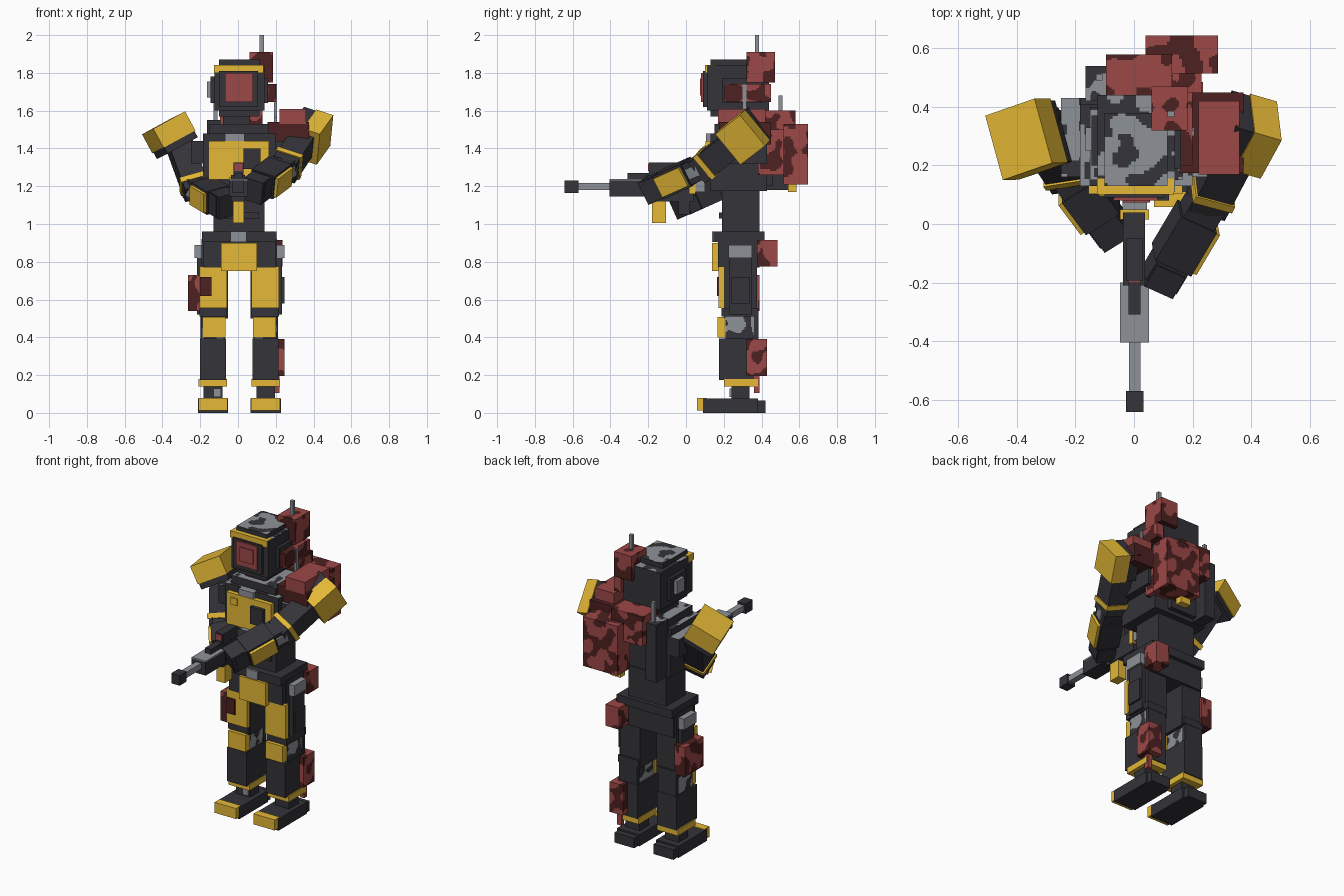
import bpy, bmesh
from mathutils import Vector, noise

cube = bpy.data.objects.get("Cube")
if cube:
    bpy.data.objects.remove(cube, do_unlink=True)


def material(name, r, g, b):
    m = bpy.data.materials.new(name)
    m.use_nodes = True
    m.diffuse_color = (r, g, b, 1)
    m.node_tree.nodes["Principled BSDF"].inputs["Base Color"].default_value = (r, g, b, 1)
    return m


dark = material("charcoal armour", .033, .033, .041)
gray = material("worn steel", .27, .285, .31)
yellow = material("hazard yellow", .78, .48, .037)
red = material("rusty red", .33, .065, .061)
maroon = material("dark maroon", .075, .015, .015)


def solid(name, mat, centre, axes, size, patch=None, level=0.0, top_only=False):
    """Box along three axes; an optional second material makes camouflage patches."""
    bm = bmesh.new()
    bmesh.ops.create_cube(bm, size=1)
    if patch:
        bmesh.ops.subdivide_edges(bm, edges=bm.edges[:], cuts=23, use_grid_fill=True)
    for v in bm.verts:
        v.co = Vector(centre) + sum((a * s * k for a, s, k in zip(axes, size, v.co)), Vector())
    bmesh.ops.recalc_face_normals(bm, faces=bm.faces[:])
    bm.normal_update()
    for f in bm.faces:
        if patch and noise.noise(f.calc_center_median() * 14) > level:
            if f.normal.z > 0.9 or not top_only:
                f.material_index = 1
    mesh = bpy.data.meshes.new(name)
    bm.to_mesh(mesh)
    bm.free()
    mesh.materials.append(mat)
    if patch:
        mesh.materials.append(patch)
    obj = bpy.data.objects.new(name, mesh)
    bpy.context.collection.objects.link(obj)
    return obj


WORLD = (Vector((1, 0, 0)), Vector((0, 1, 0)), Vector((0, 0, 1)))


def box(name, mat, xs, ys, zs, **camo):
    spans = (xs, ys, zs)
    return solid(name, mat, [sum(s) / 2 for s in spans], WORLD,
                 [abs(s[1] - s[0]) for s in spans], **camo)


def red_box(name, xs, ys, zs):
    return box(name, red, xs, ys, zs, patch=maroon, level=.06)


def topped(name, xs, ys, zs):
    return box(name, dark, xs, ys, zs, patch=gray, level=-.06, top_only=True)


def frame(forward, outward):
    f = Vector(forward).normalized()
    w = Vector(outward)
    w = (w - f * w.dot(f)).normalized()
    return f, w, f.cross(w)


# Legs, mirrored about the body's middle
MID = .007
for side, s in (("left", 1), ("right", -1)):
    def leg(part, mat, inner, outer, ys, zs, **camo):
        box(side + "_" + part, mat, (MID + s * inner, MID + s * outer), ys, zs, **camo)

    leg("boot_sole", dark, .06, .22, (.09, .38), (0, .075))
    leg("boot_heel", dark, .07, .21, (.37, .42), (0, .065))
    leg("boot_toe", yellow, .062, .215, (.058, .11), (.012, .08))
    leg("ankle", dark, .09, .19, (.24, .335), (.07, .15))
    leg("ankle_band", yellow, .065, .215, (.2, .38), (.14, .18))
    leg("shin", dark, .07, .208, (.175, .385), (.175, .395))
    leg("knee_joint", gray, .08, .2, (.21, .37), (.39, .52), patch=dark, level=.1)
    leg("knee_back", dark, .075, .205, (.36, .383), (.39, .52))
    leg("knee_pad", yellow, .072, .195, (.168, .215), (.4, .508))
    leg("thigh_cuff", dark, .065, .21, (.187, .385), (.51, .555))
    leg("thigh", dark, .06, .2, (.2, .375), (.5, .92))
    leg("thigh_plate", yellow, .065, .21, (.173, .205), (.555, .775))
    leg("thigh_side_panel", dark, .19, .225, (.23, .35), (.52, .82))
    leg("hip_block", gray, .18, .238, (.225, .35), (.82, .89))
box("holster", dark, (.2, .245), (.24, .34), (.58, .72))
box("right_ankle_bolt", gray, (-.13, -.09), (.23, .25), (.085, .13))

# Pelvis and waist
box("pelvis", dark, (-.185, .2), (.17, .39), (.77, .92))
box("belt", dark, (-.19, .205), (.145, .415), (.905, .96))
box("buckle", gray, (-.04, .045), (.137, .16), (.905, .96))
box("groin_plate", yellow, (-.09, .1), (.138, .175), (.75, .9))
box("waist", dark, (-.13, .14), (.19, .39), (.95, 1.2))
box("waist_front_panel", dark, (-.1, .11), (.175, .2), (1.03, 1.06))

# Torso
box("chest", dark, (-.185, .2), (.13, .43), (1.175, 1.45))
topped("shoulder_yoke", (-.25, .25), (.16, .43), (1.32, 1.44))
topped("chest_top", (-.185, .2), (.13, .41), (1.44, 1.48))
topped("collar", (-.15, .165), (.15, .4), (1.48, 1.53))
box("neck", dark, (-.08, .06), (.19, .37), (1.52, 1.6))
box("collar_clasp", gray, (-.07, .035), (.105, .14), (1.435, 1.48))
box("chest_plate", yellow, (-.155, .165), (.102, .135), (1.235, 1.44))
box("chest_pocket", dark, (.03, .12), (.08, .11), (1.29, 1.4))
box("chest_tag", yellow, (-.12, -.075), (.095, .105), (1.37, 1.415))

# Helmet
topped("helmet", (-.125, .14), (.11, .44), (1.6, 1.84))
box("jaw", dark, (-.1, .115), (.13, .42), (1.57, 1.61))
topped("helmet_crown", (-.1, .115), (.13, .38), (1.83, 1.87))
box("visor_frame", dark, (-.1, .105), (.09, .12), (1.62, 1.81))
box("brow_band", yellow, (-.126, .136), (.1, .155), (1.8, 1.843))
box("visor", red, (-.07, .08), (.08, .11), (1.645, 1.8))
box("visor_lens", red, (-.04, .055), (.073, .081), (1.68, 1.77))
box("right_ear_base", dark, (-.145, -.12), (.2, .37), (1.64, 1.78))
box("right_ear", gray, (-.165, -.14), (.25, .33), (1.67, 1.755))
box("left_ear_base", dark, (.13, .16), (.19, .4), (1.64, 1.77))
red_box("left_ear_module", (.15, .2), (.2, .45), (1.645, 1.74))
box("ear_rod", gray, (.19, .207), (.3, .32), (1.56, 1.74))
red_box("radio_box", (.06, .185), (.32, .47), (1.75, 1.91))
box("radio_antenna", gray, (.115, .138), (.365, .387), (1.9, 2))

# Backpack
red_box("pack_rear", (.04, .287), (.515, .645), (1.21, 1.53))
red_box("pack_upper", (-.095, .13), (.42, .58), (1.41, 1.6))
red_box("pack_side", (.1, .23), (.38, .52), (1.26, 1.5))
box("pack_shoulder", red, (.22, .36), (.17, .42), (1.53, 1.61))
box("pack_strap", maroon, (.155, .375), (.175, .45), (1.42, 1.54))
box("pack_latch", yellow, (.06, .13), (.54, .585), (1.17, 1.215))
topped("pack_battery", (-.165, -.09), (.42, .54), (1.18, 1.55))
box("back_plate", dark, (-.13, .1), (.42, .46), (1.2, 1.45))
box("pack_antenna", gray, (-.13, -.108), (.49, .512), (1.5, 1.68))
box("side_antenna", gray, (.19, .207), (.31, .33), (1.5, 1.62))

# Pouches
red_box("waist_pouch", (.14, .235), (.375, .485), (.775, .915))
red_box("shin_pouch", (.15, .245), (.32, .43), (.195, .39))
box("shin_pouch_tail", red, (.19, .22), (.36, .39), (.105, .2))
red_box("thigh_pouch", (-.265, -.19), (.2, .39), (.54, .73))
box("thigh_pouch_front", maroon, (-.2, -.14), (.165, .21), (.62, .72))

# Rifle
box("muzzle", dark, (-.028, .032), (-.642, -.57), (1.165, 1.23))
box("barrel", gray, (-.017, .022), (-.58, -.39), (1.18, 1.217))
box("handguard", dark, (-.048, .052), (-.405, -.2), (1.145, 1.23))
box("handguard_top", gray, (-.048, .052), (-.405, -.2), (1.23, 1.238))
box("receiver", dark, (-.037, .037), (-.21, .04), (1.12, 1.26))
box("sight_rail", dark, (-.018, .023), (-.31, -.18), (1.235, 1.27))
box("sight", dark, (-.025, .03), (-.195, -.05), (1.25, 1.325))
box("sight_lens", red, (-.018, .023), (-.202, -.19), (1.28, 1.32))
box("magazine", yellow, (-.027, .032), (-.18, -.105), (1.005, 1.13))
box("stock_band", yellow, (-.048, .052), (.015, .05), (1.16, 1.25))
box("stock", gray, (-.04, .045), (.04, .1), (1.17, 1.24))
box("grip", dark, (-.027, .032), (-.04, .02), (1.05, 1.14))


# Arms, each bent at the elbow and reaching to the rifle
def arm(side, shoulder, elbow, hand, outward):
    a, b, c = Vector(shoulder), Vector(elbow), Vector(hand)
    upper, lower = frame(b - a, outward), frame(c - b, outward)
    reach = (c - b).length
    solid(side + "_upper_arm", dark, (a + b) / 2, upper, ((b - a).length + .08, .13, .14))
    solid(side + "_elbow_band", yellow, b - upper[0] * .02, upper, (.03, .145, .155))
    solid(side + "_forearm", dark, (b + c) / 2, lower, (reach + .05, .12, .12))
    solid(side + "_elbow_cap", gray, b + lower[0] * .05 + lower[1] * .06, lower, (.07, .02, .06))
    middle = b + lower[0] * reach * .55
    solid(side + "_forearm_sleeve", dark, middle, lower, (reach * .55, .14, .135))
    solid(side + "_forearm_plate", yellow, middle + lower[1] * .075, lower, (reach * .5, .025, .11))
    solid(side + "_hand", dark, c, lower, (.09, .11, .13))


# Shoulder pads, each a yellow shell over a dark liner
def shoulder_pad(side, centre, axes, size, drop):
    solid(side + "_shoulder_pad", yellow, centre, axes, size)
    solid(side + "_pad_liner", dark, Vector(centre) + drop, axes, [k * .95 for k in size])


arm("left", (.36, .29, 1.46), (.26, .1, 1.31), (.1, -.17, 1.19), (1, 0, -.1))
arm("right", (-.31, .31, 1.42), (-.23, .19, 1.2), (-.08, -.01, 1.11), (-1, 0, 0))
left_axes = frame((-.4, -.73, -.56), (1, 0, -.1))
shoulder_pad("left", (.415, .3, 1.46), left_axes, (.18, .1, .21), left_axes[1] * -.07)
right_axes = frame((.06, -.22, .03), (-.165, -.07, -.09))
shoulder_pad("right", (-.367, .29, 1.485), right_axes, (.23, .2, .115), Vector((.02, 0, -.035)))
